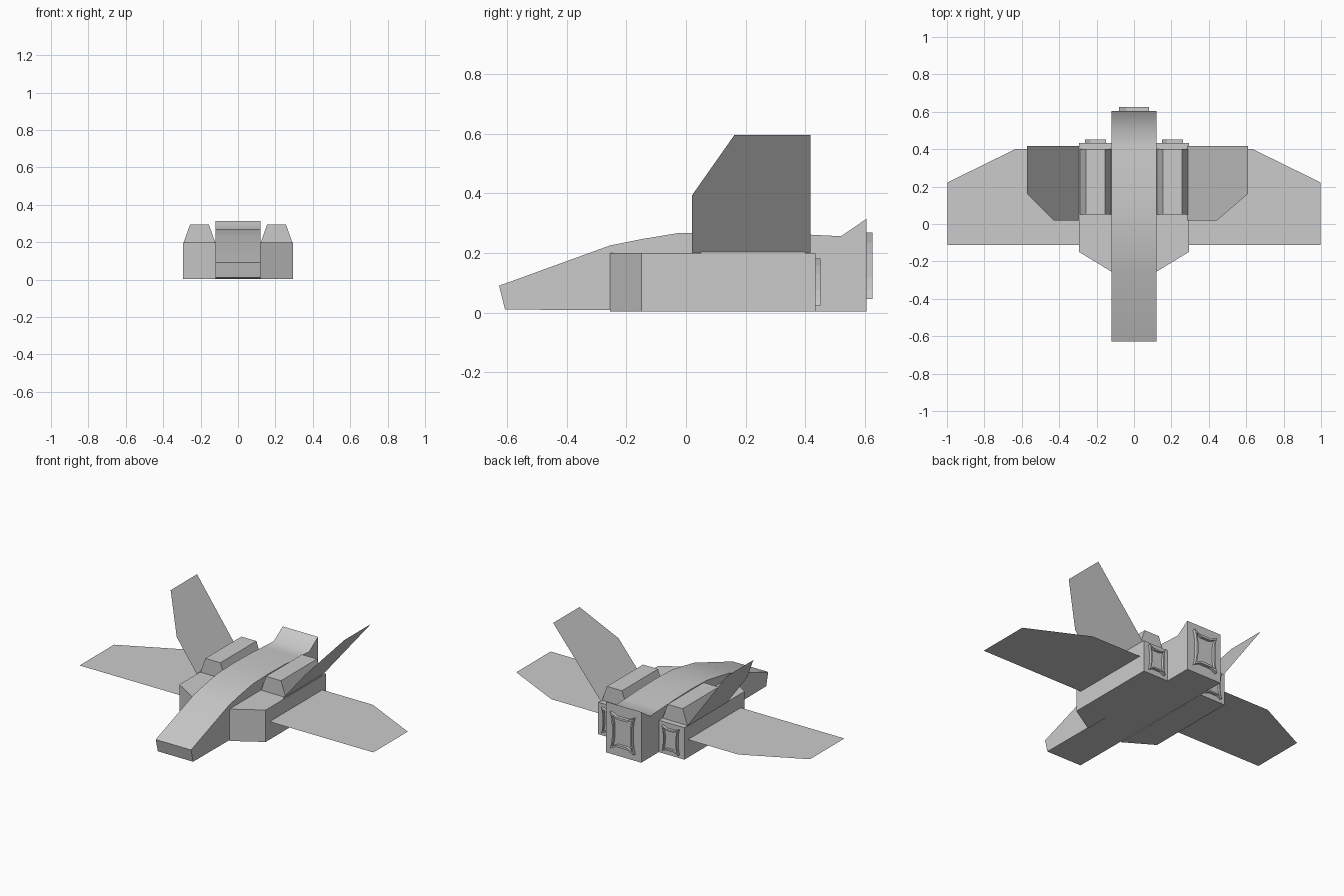
import bpy, bmesh, math
from mathutils import Vector

if "Cube" in bpy.data.objects:
    bpy.data.objects.remove(bpy.data.objects["Cube"])


def finish(name, bm, smooth=False):
    bmesh.ops.recalc_face_normals(bm, faces=bm.faces)
    me = bpy.data.meshes.new(name)
    bm.to_mesh(me)
    bm.free()
    ob = bpy.data.objects.new(name, me)
    bpy.context.collection.objects.link(ob)
    if smooth:
        bpy.ops.object.select_all(action='DESELECT')
        ob.select_set(True)
        bpy.context.view_layer.objects.active = ob
        bpy.ops.object.shade_smooth_by_angle(angle=math.radians(42))
    return ob


def panel(name, pts):
    bm = bmesh.new()
    bm.faces.new([bm.verts.new(p) for p in pts])
    return finish(name, bm)


def prism(name, pts, offset, smooth=False):
    """Extrude a closed outline of 3D points along an offset vector."""
    bm = bmesh.new()
    a = [bm.verts.new(p) for p in pts]
    b = [bm.verts.new(Vector(p) + Vector(offset)) for p in pts]
    n = len(pts)
    bm.faces.new(a)
    bm.faces.new(b[::-1])
    for i in range(n):
        bm.faces.new((a[i], a[(i + 1) % n], b[(i + 1) % n], b[i]))
    return finish(name, bm, smooth)


def nozzle(name, cx, cz, w, h, y0, y1):
    """Pinched exhaust rim with a recessed centre."""
    quarter = [(1, 0), (0.83, 0.0), (0.85, 0.5), (1, 1), (0.55, 0.80)]
    q = [(0.83, 0.35), (0.89, 0.7), (1, 1), (0.5, 0.82)]
    out = q + [(-x, z) for x, z in reversed(q)]
    out += [(-x, -z) for x, z in q] + [(x, -z) for x, z in reversed(q)]

    def ring(bm, k, y):
        return [bm.verts.new((cx + x * w * k, y, cz + z * h * k)) for x, z in out]
    bm = bmesh.new()
    rings = [ring(bm, 1, y0), ring(bm, 1, y1), ring(bm, 0.85, y1),
             ring(bm, 0.85, y0 + 0.003)]
    n = len(out)
    for a, b in zip(rings, rings[1:]):
        for i in range(n):
            bm.faces.new((a[i], a[(i + 1) % n], b[(i + 1) % n], b[i]))
    bm.faces.new(rings[-1])
    bm.faces.new(rings[0])
    return finish(name, bm)


# central fuselage: side profile extruded across
profile = [(-0.607, 0.010), (-0.627, 0.090), (-0.255, 0.225), (-0.145, 0.247),
           (-0.03, 0.266), (0.12, 0.271), (0.28, 0.268), (0.42, 0.261),
           (0.52, 0.256), (0.605, 0.314), (0.605, 0.003)]
prism("fuselage", [(-0.12, y, z) for y, z in profile], (0.24, 0, 0), True)
nozzle("main_nozzle", 0, 0.157, 0.08, 0.112, 0.605, 0.625)

for s, side in ((-1, "left"), (1, "right")):
    # engine body with slanted intake front
    prism(side + "_engine_body",
          [(s * x, y, 0.003) for x, y in
           ((0.12, -0.255), (0.293, -0.15), (0.293, 0.434), (0.12, 0.434))],
          (0, 0, 0.196))
    # raised trapezoid housing on top
    prism(side + "_housing",
          [(s * x, 0.05, z) for x, z in
           ((0.122, 0.199), (0.155, 0.293), (0.257, 0.293), (0.29, 0.199))],
          (0, 0.35, 0))
    nozzle(side + "_nozzle", s * 0.205, 0.102, 0.056, 0.079, 0.434, 0.451)
    # flat wing
    panel(side + "_wing", [(s * x, y, 0.113) for x, y in
          ((0.285, -0.112), (0.998, -0.112), (0.998, 0.222), (0.635, 0.4), (0.285, 0.4))])
    # canted tail fin; the two sides lean slightly differently
    root, tip, top = (-0.295, -0.571, 0.585) if s < 0 else (0.285, 0.61, 0.595)
    fin = ((0.02, 0), (0.02, 0.49), (0.162, 1), (0.418, 1), (0.418, 0))
    panel(side + "_tail_fin", [(root + (tip - root) * t, y, 0.199 + (top - 0.199) * t)
                               for y, t in fin])
